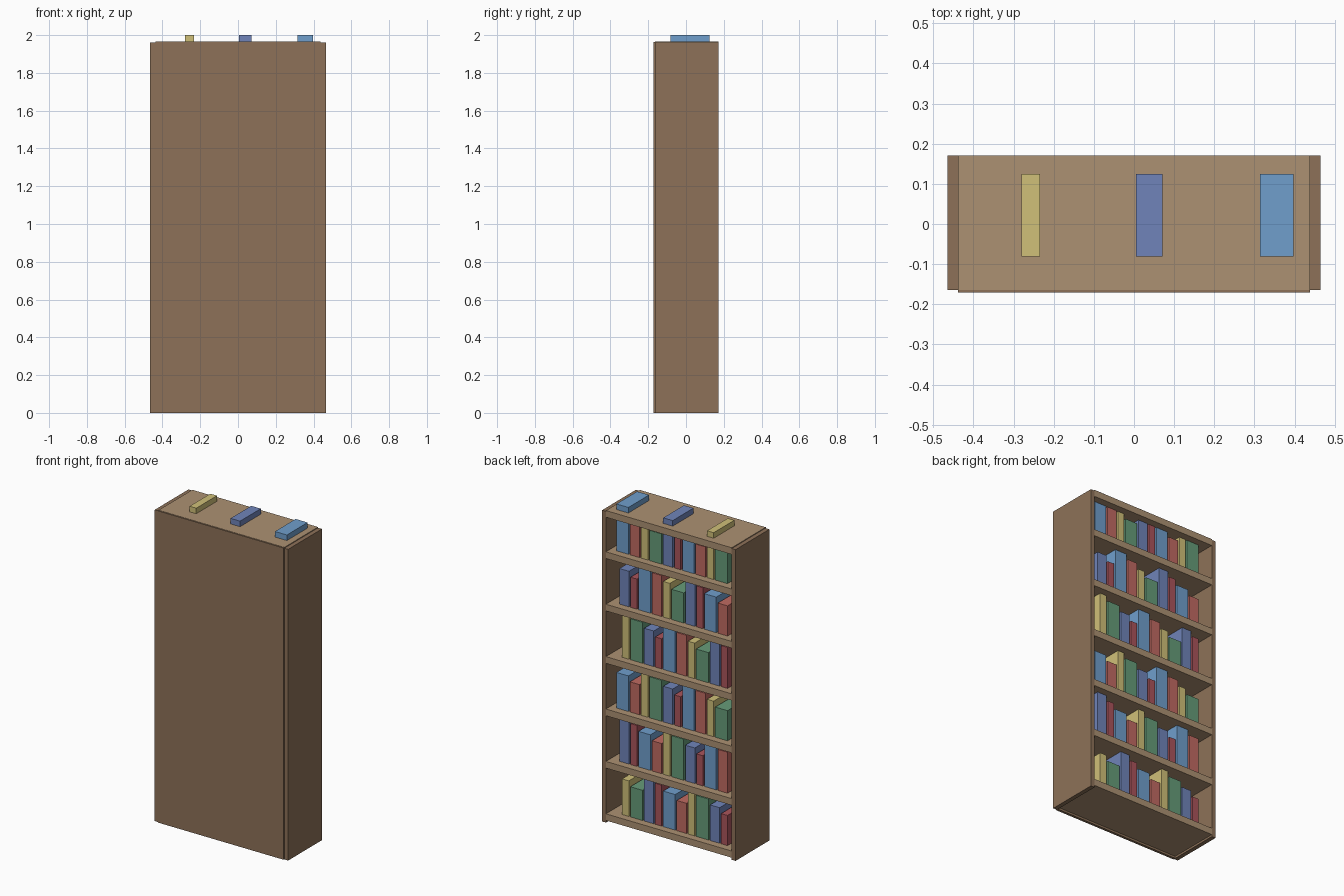
import bpy

if "Cube" in bpy.data.objects:
    bpy.data.objects.remove(bpy.data.objects["Cube"])


def material(name, hex_color):
    rgb = [int(hex_color[i:i + 2], 16) / 255 for i in (0, 2, 4)]
    mat = bpy.data.materials.new(name)
    mat.diffuse_color = [c ** 2.2 for c in rgb] + [1]
    mat.use_nodes = True
    mat.node_tree.nodes["Principled BSDF"].inputs["Base Color"].default_value = mat.diffuse_color
    return mat


def box(name, x, y, z, mat):
    """Box from (min, max) pairs on each axis."""
    bpy.ops.mesh.primitive_cube_add(size=1)
    ob = bpy.context.object
    ob.name = name
    for v in ob.data.vertices:
        v.co = [lo + (hi - lo) * (c + 0.5) for c, (lo, hi) in zip(v.co, (x, y, z))]
    ob.data.materials.append(mat)
    return ob


frame = material("frame_wood", "8c7159")
board = material("shelf_wood", "ab9072")

INNER, OUTER, FRONT, TOP = 0.438, 0.465, 0.171, 1.965
BASE, PITCH, THICK = 0.055, 0.33, 0.042

# Carcass: sides and back panel
box("side_left", (-OUTER, -INNER), (-0.165, FRONT), (0, 1.96), frame)
box("side_right", (INNER, OUTER), (-0.165, FRONT), (0, 1.96), frame)
box("back_panel", (-INNER, INNER), (-FRONT, -0.155), (0, 1.963), frame)

# Shelves, with the top board closing a shorter last bay
shelf_tops = [BASE + PITCH * k for k in range(6)]
for k, z in enumerate(shelf_tops + [TOP]):
    name = "top_board" if k == 6 else f"shelf_{k + 1}"
    box(name, (-INNER, INNER), (-0.165, FRONT), (z - THICK, z), board)

# Books: colour and width repeat every six, height every four
kinds = [(material("book_" + n, c), w) for n, c, w in (
    ("crimson", "a9555c", 0.045), ("violet", "6f83b8", 0.066),
    ("green", "669a78", 0.086), ("yellow", "cfbf78", 0.046),
    ("red", "bf6a62", 0.068), ("blue", "6f9dcb", 0.083))]
heights = [0.19, 0.224, 0.258, 0.295]
n = 0
for z in shelf_tops:
    x = -0.377
    for _ in range(10):
        mat, width = kinds[n % 6]
        box(f"book_{n + 1}", (x, x + width), (-0.081, 0.125),
            (z, z + heights[n % 4]), mat)
        x += width + 0.0108
        n += 1
